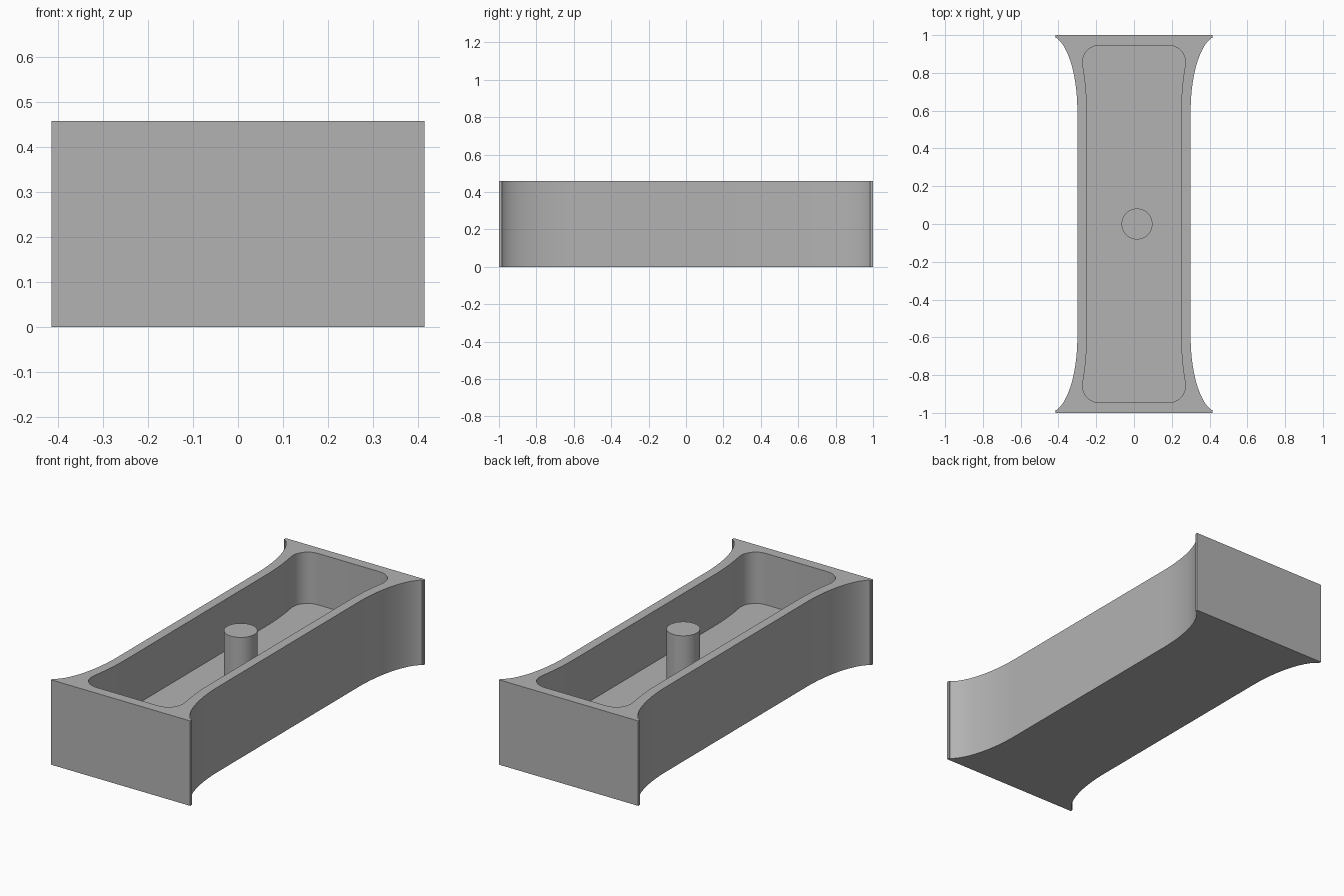
import bpy, bmesh, math

cube = bpy.data.objects.get("Cube")
if cube:
    bpy.data.objects.remove(cube, do_unlink=True)

HEIGHT, FLOOR = 0.458, 0.181

grey = bpy.data.materials.new("plain_grey")
grey.use_nodes = True
colour = (0.45, 0.45, 0.45, 1)
grey.diffuse_color = colour
grey.node_tree.nodes["Principled BSDF"].inputs["Base Color"].default_value = colour


def mirrored(quarter):
    """Turn a quarter outline (+x, +y) into a full closed loop."""
    right = [(x, -y) for x, y in reversed(quarter)] + quarter
    return right + [(-x, y) for x, y in reversed(right)]


def outer_quarter():
    # straight waist, elliptical flare, thin upright lip at the end
    pts = []
    for i in range(17):
        t = math.radians(74) * i / 16
        pts.append((0.30 + 0.15 * (1 - math.cos(t)), 0.60 + 0.40 * math.sin(t)))
    return pts + [(0.415, 0.985), (0.415, 1.0)]


def inner_quarter():
    # straight side, gentle flare, rounded corner
    pts = [(0.25 + 0.02 * (i / 8) ** 2, 0.60 + 0.235 * i / 8) for i in range(9)]
    for i in range(13):
        t = math.radians(-5 + 95 * i / 12)
        pts.append((0.185 + 0.087 * math.cos(t), 0.858 + 0.087 * math.sin(t)))
    return pts


def ring(bm, outline, z):
    verts = [bm.verts.new((x, y, z)) for x, y in outline]
    edges = [bm.edges.new((verts[i - 1], verts[i])) for i in range(len(verts))]
    return verts, edges


def wall(bm, low, high):
    for i in range(len(low)):
        bm.faces.new((low[i - 1], low[i], high[i], high[i - 1]))


def finish(obj):
    obj.data.materials.clear()
    obj.data.materials.append(grey)
    bpy.ops.object.select_all(action='DESELECT')
    obj.select_set(True)
    bpy.context.view_layer.objects.active = obj
    bpy.ops.object.shade_smooth_by_angle(angle=math.radians(25))


# Tray body: flared block with a recessed pocket
bm = bmesh.new()
outer, inner = mirrored(outer_quarter()), mirrored(inner_quarter())
base, _ = ring(bm, outer, 0)
rim, rim_edges = ring(bm, outer, HEIGHT)
pocket_floor, _ = ring(bm, inner, FLOOR)
pocket_rim, pocket_edges = ring(bm, inner, HEIGHT)
wall(bm, base, rim)
wall(bm, pocket_floor, pocket_rim)
bm.faces.new(base)
bm.faces.new(pocket_floor)
bmesh.ops.triangle_fill(bm, edges=rim_edges + pocket_edges, use_beauty=True)
bmesh.ops.recalc_face_normals(bm, faces=bm.faces)
mesh = bpy.data.meshes.new("tray_body")
bm.to_mesh(mesh)
bm.free()
tray = bpy.data.objects.new("tray_body", mesh)
bpy.context.collection.objects.link(tray)
finish(tray)

# Round post standing on the pocket floor
bpy.ops.mesh.primitive_cylinder_add(vertices=48, radius=0.082, depth=HEIGHT - FLOOR,
                                    location=(0.016, 0, (HEIGHT + FLOOR) / 2))
post = bpy.context.object
post.name = "centre_post"
finish(post)
